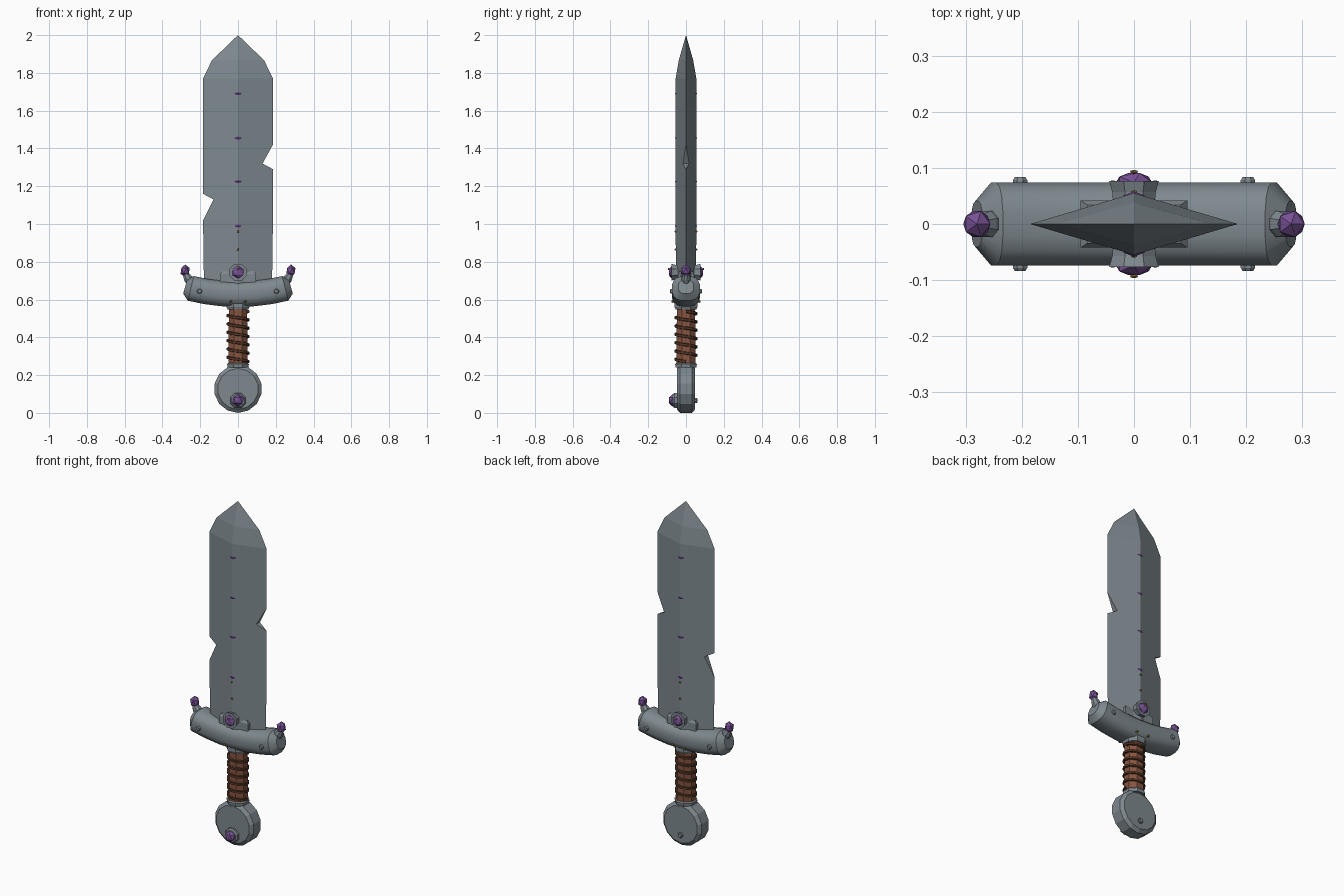
import bpy, bmesh, math
from mathutils import Vector, Matrix

if "Cube" in bpy.data.objects:
    bpy.data.objects.remove(bpy.data.objects["Cube"])


def material(name, r, g, b):
    m = bpy.data.materials.new(name)
    m.diffuse_color = (r, g, b, 1)
    m.use_nodes = True
    m.node_tree.nodes["Principled BSDF"].inputs["Base Color"].default_value = m.diffuse_color
    return m


STEEL = material("steel grey", 0.21, 0.25, 0.275)
GEM = material("purple gem", 0.19, 0.085, 0.31)
LEATHER = material("brown leather", 0.24, 0.09, 0.05)
STRAP = material("dark strap", 0.085, 0.035, 0.02)
GOLD = material("dull gold", 0.30, 0.20, 0.05)


def finish(name, bm, mat, smooth=None):
    bmesh.ops.remove_doubles(bm, verts=bm.verts, dist=1e-5)
    bmesh.ops.recalc_face_normals(bm, faces=bm.faces)
    me = bpy.data.meshes.new(name)
    bm.to_mesh(me)
    bm.free()
    me.materials.append(mat)
    ob = bpy.data.objects.new(name, me)
    bpy.context.collection.objects.link(ob)
    if smooth:
        bpy.ops.object.select_all(action='DESELECT')
        bpy.context.view_layer.objects.active = ob
        ob.select_set(True)
        bpy.ops.object.shade_smooth_by_angle(angle=math.radians(smooth))
    return ob


def loft(name, rings, mat, smooth=None):
    """Skin a list of equal-length rings and cap both ends."""
    bm = bmesh.new()
    vs = [[bm.verts.new(p) for p in ring] for ring in rings]
    n = len(vs[0])
    for a, b in zip(vs, vs[1:]):
        for i in range(n):
            j = (i + 1) % n
            bm.faces.new((a[i], a[j], b[j], b[i]))
    bm.faces.new(vs[0])
    bm.faces.new(vs[-1])
    return finish(name, bm, mat, smooth)


def turned(name, start, axis, profile, mat, sides=8, phase=0.5, smooth=None):
    """Profile of (distance, radius) turned round an axis from a start point."""
    q = Vector((0, 0, 1)).rotation_difference(Vector(axis).normalized())
    rings = []
    for d, r in profile:
        ang = [2 * math.pi * (i + phase) / sides for i in range(sides)]
        rings.append([Vector(start) + q @ Vector((r * math.cos(a), r * math.sin(a), d)) for a in ang])
    return loft(name, rings, mat, smooth)


def jewel(name, loc, size, mat=GEM, sub=1):
    bm = bmesh.new()
    bmesh.ops.create_icosphere(bm, subdivisions=sub, radius=1)
    bmesh.ops.transform(bm, matrix=Matrix.Translation(loc) @ Matrix.Diagonal((*size, 1)), verts=bm.verts)
    return finish(name, bm, mat)


# Blade: diamond section tapering to the tip
blade = loft("blade", [[(w, 0, z), (0, t, z), (-w, 0, z), (0, -t, z)] for w, t, z in
             [(0.18, 0.053, 0.66), (0.185, 0.055, 1.02), (0.185, 0.055, 1.77),
              (0.138, 0.038, 1.867), (0, 0, 2.0)]], STEEL)

# Battle notches cut through the edges
for tri in ([(0.22, 1.484), (0.13, 1.32), (0.22, 1.271)],
            [(-0.22, 1.179), (-0.13, 1.13), (-0.22, 0.95)]):
    cutter = loft("notch_cutter", [[(x, y, z) for x, z in tri] for y in (-0.2, 0.2)], STEEL)
    cutter.hide_render = True
    mod = blade.modifiers.new("notch", 'BOOLEAN')
    mod.operation = 'DIFFERENCE'
    mod.solver = 'EXACT'
    mod.object = cutter
    bpy.context.view_layer.objects.active = blade
    bpy.ops.object.modifier_apply(modifier=mod.name)
    bpy.data.objects.remove(cutter)

# Blade socket block with a chamfered top
loft("blade_socket", [[(x, y, z), (-x, y, z), (-x, -y, z), (x, -y, z)] for x, y, z in
     [(0.095, 0.042, 0.64), (0.095, 0.042, 0.735), (0.083, 0.034, 0.75)]], STEEL)

# Guard: rounded section swept along an upward curve
rings = []
for x, s in [(-0.28, 0.55), (-0.25, 1), (-0.17, 1), (-0.085, 1), (0, 1),
             (0.085, 1), (0.17, 1), (0.25, 1), (0.28, 0.55)]:
    zc, slope = 0.628 + 0.5 * x * x, x
    tilt = math.atan(slope)
    ring = []
    for i in range(16):
        a = 2 * math.pi * (i + 0.5) / 16
        c, sn = math.cos(a), math.sin(a)
        y = 0.075 * s * math.copysign(abs(c) ** 0.75, c)
        h = 0.068 * s * math.copysign(abs(sn) ** 0.75, sn)
        ring.append((x - h * math.sin(tilt), y, zc + h * math.cos(tilt)))
    rings.append(ring)
loft("guard", rings, STEEL, 35)

for sx in (-1, 1):
    # Horns with gems at the guard ends
    turned("horn", (sx * 0.245, 0, 0.68), (sx * 0.035, 0, 0.06),
           [(0, 0.027), (0.04, 0.025), (0.065, 0.017)], STEEL)
    jewel("horn_gem", (sx * 0.28, 0, 0.752), (0.027, 0.027, 0.034))

for sy in (-1, 1):
    for sx in (-1, 1):
        turned("guard_rivet", (sx * 0.203, sy * 0.06, 0.644), (0, sy, 0),
               [(0, 0.014), (0.018, 0.014), (0.024, 0.010)], STEEL)
        jewel("gold_stud", (sx * 0.038, sy * 0.07, 0.59), (0.008, 0.009, 0.008), GOLD)
    # Central guard gem in its setting
    turned("gem_setting", (0, sy * 0.035, 0.745), (0, sy, 0),
           [(0, 0.04), (0.022, 0.042), (0.042, 0.048)], STEEL)
    jewel("guard_gem", (0, sy * 0.074, 0.745), (0.036, 0.02, 0.036))
    jewel("gold_bead", (0, sy * 0.093, 0.762), (0.008, 0.004, 0.007), GOLD)
    # Gold dots and gems along the blade ridge
    for z in (0.865, 0.96):
        jewel("ridge_dot", (0, sy * 0.055, z), (0.007, 0.006, 0.007), GOLD)
    for z in (0.99, 1.225, 1.455, 1.69):
        turned("ridge_gem", (0, sy * 0.04, z), (0, sy, 0),
               [(0, 0.019), (0.011, 0.019), (0.018, 0)], GEM, sides=4, phase=0)

# Grip, collars and spiral strap
turned("grip", (0, 0, 0.25), (0, 0, 1), [(0, 0.056), (0.15, 0.054), (0.31, 0.052)], LEATHER)
turned("upper_collar", (0, 0, 0.548), (0, 0, 1), [(0, 0.06), (0.012, 0.065), (0.035, 0.065)], STEEL)
turned("lower_collar", (0, 0, 0.24), (0, 0, 1), [(0, 0.06), (0.018, 0.062), (0.026, 0.054)], STEEL)
rings = []
for i in range(6 * 16 + 1):
    a = -2 * math.pi * i / 16
    z = 0.272 + 0.265 * i / 96
    rings.append([(r * math.cos(a), r * math.sin(a), z + h) for r, h in
                  [(0.047, -0.009), (0.060, -0.006), (0.060, 0.006), (0.047, 0.009)]])
loft("strap", rings, STRAP)

# Pommel: chamfered fourteen-sided disc
turned("pommel", (0, -0.048, 0.127), (0, 1, 0),
       [(0, 0.108), (0.016, 0.127), (0.08, 0.127), (0.096, 0.108)], STEEL, sides=14, phase=0.5)
turned("pommel_setting", (0, -0.045, 0.066), (0, -1, 0),
       [(0, 0.043), (0.016, 0.043), (0.024, 0.036)], STEEL)
jewel("pommel_gem", (0, -0.07, 0.066), (0.033, 0.025, 0.033))
turned("pommel_rivet", (0, 0.045, 0.066), (0, 1, 0), [(0, 0.015), (0.011, 0.015), (0.016, 0.011)], STEEL)
